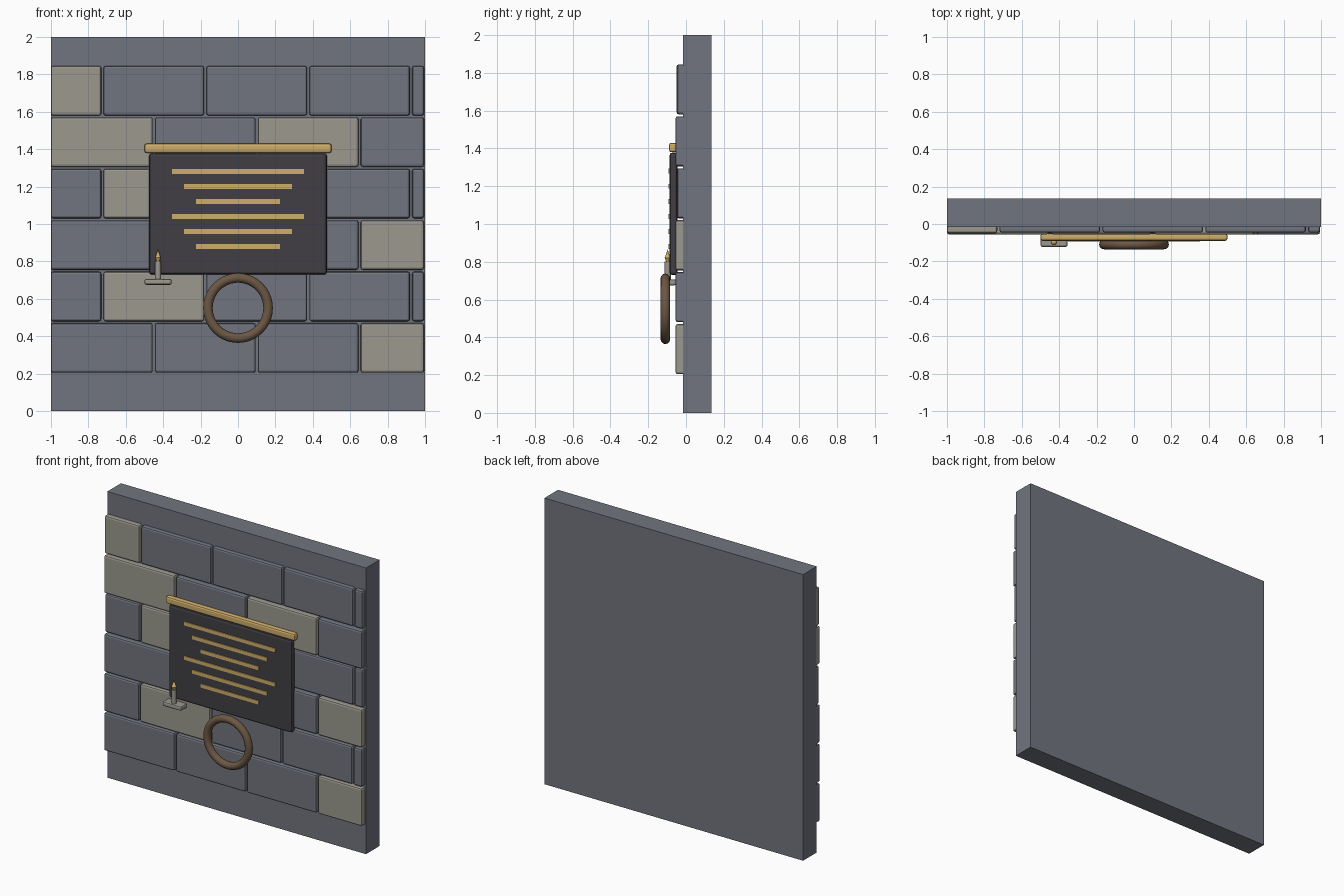
import bpy
import math

if "Cube" in bpy.data.objects:
    bpy.data.objects.remove(bpy.data.objects["Cube"])


def material(name, r, g, b):
    m = bpy.data.materials.new(name)
    m.diffuse_color = (r, g, b, 1)
    m.use_nodes = True
    m.node_tree.nodes["Principled BSDF"].inputs["Base Color"].default_value = m.diffuse_color
    return m


SLATE = material("slate grey", 0.165, 0.178, 0.210)
PALE = material("pale stone", 0.325, 0.315, 0.270)
DARK = material("dark plaque", 0.052, 0.049, 0.058)
GOLD = material("gold", 0.62, 0.42, 0.145)
BROWN = material("brown", 0.150, 0.096, 0.058)


def finish(ob, name, mat, smooth=True):
    ob.name = name
    ob.data.materials.append(mat)
    if smooth:
        bpy.ops.object.shade_smooth_by_angle(angle=math.radians(35))
    return ob


def box(name, x, y, z, mat, bevel=0.0, segments=2):
    """Box from (min, max) pairs, with optional bevelled edges."""
    bpy.ops.mesh.primitive_cube_add(
        size=1, location=(sum(x) / 2, sum(y) / 2, sum(z) / 2))
    ob = bpy.context.object
    ob.scale = (x[1] - x[0], y[1] - y[0], z[1] - z[0])
    bpy.ops.object.transform_apply(location=False, rotation=False, scale=True)
    if bevel:
        mod = ob.modifiers.new("bevel", 'BEVEL')
        mod.width = bevel
        mod.segments = segments
    return finish(ob, name, mat, smooth=False)


# Wall slab
box("wall_slab", (-1, 1), (-0.015, 0.135), (0, 2), SLATE)

# Running-bond stone courses, bottom to top
pale = {(0, 3), (1, 1), (2, 3), (3, 1), (4, 0), (4, 2), (5, 0)}
for row in range(6):
    z0 = 0.2 + 0.275 * row
    joints = [-0.725, -0.175, 0.375, 0.925] if row % 2 else [-0.45, 0.10, 0.65]
    edges = [-1.006] + joints + [1.0]
    for col in range(len(edges) - 1):
        is_pale = (row, col) in pale
        front = -0.046 if row in (3, 5) else -0.056
        if is_pale and row in (3, 5):
            front -= 0.004
        box(f"stone_{row}_{col}", (edges[col] + 0.006, edges[col + 1] - 0.006),
            (front, -0.005), (z0 + 0.005, z0 + 0.270),
            PALE if is_pale else SLATE, 0.012)

# Plaque with a gold rail on top
box("plaque", (-0.475, 0.475), (-0.087, -0.045), (0.73, 1.378), DARK, 0.014)
box("plaque_rail", (-0.5, 0.5), (-0.09, -0.05), (1.38, 1.43), GOLD, 0.012)

# Gold bars on the plaque
for i in range(6):
    half = (0.353, 0.289, 0.225)[i % 3]
    z = 1.28 - 0.08 * i
    box(f"plaque_bar_{i}", (-half, half), (-0.093, -0.085),
        (z - 0.013, z + 0.013), GOLD)

# Hanging ring
bpy.ops.mesh.primitive_torus_add(
    location=(0, -0.1095, 0.551), rotation=(math.pi / 2, 0, 0),
    major_radius=0.161, minor_radius=0.0255, major_segments=40, minor_segments=12)
finish(bpy.context.object, "ring", BROWN)

# Candle on a small ledge
box("candle_ledge", (-0.5, -0.355), (-0.122, -0.052), (0.675, 0.707), PALE, 0.01)
bpy.ops.mesh.primitive_cylinder_add(
    vertices=14, radius=0.0165, depth=0.10, location=(-0.4275, -0.097, 0.752))
finish(bpy.context.object, "candle", PALE)

# Flame: short flare below a pointed tip
for name, r1, r2, z0, z1 in (("flame_base", 0.008, 0.016, 0.80, 0.82),
                             ("flame_tip", 0.016, 0.0, 0.82, 0.865)):
    bpy.ops.mesh.primitive_cone_add(
        vertices=10, radius1=r1, radius2=r2, depth=z1 - z0,
        location=(-0.4275, -0.097, (z0 + z1) / 2))
    finish(bpy.context.object, name, GOLD)
